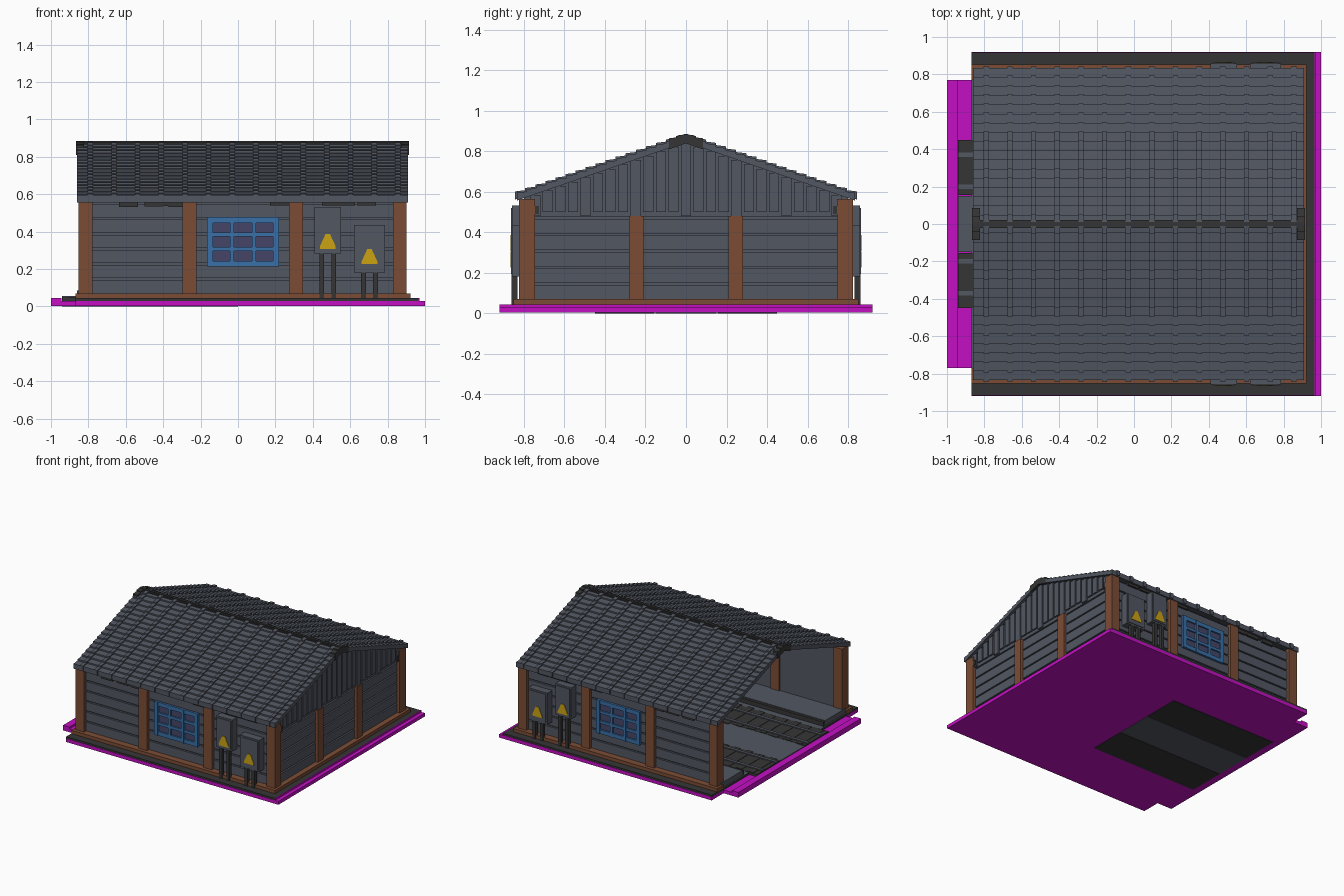
import bpy, bmesh, random
from mathutils import Vector

random.seed(4)
cube = bpy.data.objects.get("Cube")
if cube:
    bpy.data.objects.remove(cube)


def material(name, *rgb):
    m = bpy.data.materials.new(name)
    m.use_nodes = True
    m.diffuse_color = (*rgb, 1)
    m.node_tree.nodes["Principled BSDF"].inputs["Base Color"].default_value = (*rgb, 1)
    return m


slate = material("slate_grey", .085, .096, .122)
brown = material("brown_timber", .2, .073, .036)
magenta = material("magenta", .55, .005, .55)
dark = material("charcoal", .036, .036, .036)
blue = material("blue_paint", .04, .16, .38)
glass = material("dusky_glass", .06, .06, .14)
yellow = material("warning_yellow", .6, .37, .006)


def finish(name, bm, mat):
    bmesh.ops.recalc_face_normals(bm, faces=bm.faces)
    mesh = bpy.data.meshes.new(name)
    bm.to_mesh(mesh)
    bm.free()
    mesh.materials.append(mat)
    ob = bpy.data.objects.new(name, mesh)
    bpy.context.collection.objects.link(ob)
    return ob


def boxes(name, mat, *ranges):
    """One object from boxes given as (x range, y range, z range)."""
    bm = bmesh.new()
    for r in ranges:
        low, high = (Vector([f(axis) for axis in r]) for f in (min, max))
        for v in bmesh.ops.create_cube(bm, size=1)["verts"]:
            v.co = [h if c > 0 else l for c, l, h in zip(v.co, low, high)]
    return finish(name, bm, mat)


def prisms(name, mat, points, spans, along="x"):
    """Extrude an outline (yz along x, or xz along y) over each span."""
    bm = bmesh.new()
    for a, b in spans:
        place = (lambda p, t: (t, *p)) if along == "x" else (lambda p, t: (p[0], t, p[1]))
        face = bm.faces.new([bm.verts.new(place(p, a)) for p in points])
        moved = bmesh.ops.extrude_face_region(bm, geom=[face])["geom"]
        shift = Vector((b - a, 0, 0)) if along == "x" else Vector((0, b - a, 0))
        bmesh.ops.translate(bm, vec=shift, verts=[g for g in moved if isinstance(g, bmesh.types.BMVert)])
    return finish(name, bm, mat)


def around(c, half):
    return (c - half, c + half)


def both(part):
    """A box and its mirror across the ridge plane."""
    x, y, z = part
    return [part, (x, (-y[1], -y[0]), z)]


# Ground plate and entrance lip
GROUND = .044
boxes("ground_plate", magenta, ((-.87, 1), (-.92, .92), (.003, .03)),
      ((.965, .97), (-.92, .92), (.03, GROUND)))
boxes("entrance_lip", magenta, ((-1, -.86), (-.77, .77), (.003, .029)),
      ((-1, -.945), (-.77, .77), (.02, GROUND)))
boxes("foundation", dark, ((-.87, .967), (-.917, .917), (.028, GROUND)))

# Interior floor, side platforms, track beds and rails
boxes("floor", slate, ((-.87, .87), (-.77, .77), (.04, .046)),
      ((-.94, 0), (-.15, .15), (0, .046)))
boxes("side_platforms", slate, *both(((-.86, .86), (.52, .78), (.045, .085))))
boxes("platform_edges", dark, *both(((-.86, .86), (.5, .52), (.045, .08))))
boxes("track_beds", dark, *both(((-.94, 0), (.155, .45), (0, .048))))
sleepers = []
for k in range(9):
    x = -.88 + k * .105
    reach = random.uniform(.14, .165)
    sleepers += both((around(x, .025), around(.3, reach), (.045, .051)))
boxes("sleepers", dark, *sleepers)
boxes("rails", slate, *both(((-.94, 0), around(.2, .012), (.045, .056))),
      *both(((-.94, 0), around(.37, .012), (.045, .056))))

# Timber sill and posts
SILL = .07
boxes("sill", brown, *both(((-.87, .922), (.77, .852), (GROUND, SILL))),
      ((.85, .922), (-.8, .8), (GROUND, SILL)))
posts = []
for x in (-.815, -.26, .31, .865):
    posts += both((around(x, .037), (.745, .825), (SILL, .565)))
boxes("wall_posts", brown, *posts)
boxes("gable_posts", brown, *both(((.85, .9), around(.245, .036), (SILL, .48))))

# Horizontal siding: a core wall with separate boards on it
boxes("wall_cores", slate, *both(((-.84, .87), (.755, .785), (SILL, .56))),
      ((.835, .865), (-.77, .77), (SILL, .52)))
siding = []
pitch = .081
for k in range(6):
    span = (SILL + k * pitch, SILL + (k + 1) * pitch - .011)
    siding += both(((-.83, .86), (.78, .8), span))
    siding.append(((.86, .88), (-.77, .77), span))
boxes("siding_boards", slate, *siding)

# Roof outline
EAVE, RIDGE, SLOPE, COURSES = .835, .872, .345, 17


def roof_z(y):
    return RIDGE - SLOPE * abs(y)


def roof_outline(lift, thickness, reach=EAVE, courses=COURSES):
    """Stepped tile courses on top, plain slopes underneath."""
    step = reach / courses
    half = []
    for k in range(courses):
        inner, outer = k * step, (k + 1) * step
        top = roof_z(inner) + lift
        half += [(inner, top), (outer, top - step * SLOPE * .35)]
    under = [(reach, roof_z(reach) - thickness), (0, RIDGE - thickness),
             (-reach, roof_z(reach) - thickness)]
    return half + under + [(-y, z) for y, z in reversed(half[1:])]


START, END = -.862, .91
prisms("roof_tiles", slate, roof_outline(0, .028), [(START, END)])
strips = [around(-.79 + k * .1265, .014) for k in range(14)]
prisms("roof_cover_strips", slate, roof_outline(.009, .02, EAVE + .008), strips)
prisms("ridge_end_caps", dark, roof_outline(.011, .034, .085, 2),
       [(START - .003, START + .038), (END - .038, END + .003)])
boxes("ridge_cap", dark, ((START, END), (-.022, .022), (RIDGE - .02, RIDGE + .006)),
      ((START, END), (-.01, .01), (RIDGE, RIDGE + .013)))

# Dark supports under the eaves
supports = []
for k in range(8):
    x = random.uniform(-.75, .8)
    supports += both((around(x, .05), (.78, .815), (.53 + random.random() * .012, .56)))
boxes("eave_supports", dark, *supports)
boxes("corner_brackets", dark, *both(((.87, .9), (.725, .75), (.49, .53))))

# Vertical gable boards with uneven lower ends
prisms("gable_core", slate,
       [(-.8, .5), (.8, .5), (.8, roof_z(.8) - .02), (0, RIDGE - .02), (-.8, roof_z(.8) - .02)],
       [(.84, .875)])
gable = []
width = .062
for k in range(-12, 13):
    y = k * width
    low = .48 if k % 4 == 0 else .5
    gable.append(((.87, .893), around(y, width / 2 - .006), (low, roof_z(abs(y) + width / 2) - .02)))
boxes("gable_boards", slate, *gable)

# Windows with three by three panes
LEFT, RIGHT, BOTTOM, TOP = -.165, .218, .212, .478
boxes("window_glass", glass, *both(((LEFT, RIGHT), (.79, .806), (BOTTOM, TOP))))
bars = []
for k in range(4):
    half = .016 if k in (0, 3) else .011
    x = LEFT + .016 + k * (RIGHT - LEFT - .032) / 3
    z = BOTTOM + .016 + k * (TOP - BOTTOM - .032) / 3
    bars += both((around(x, half), (.79, .82), (BOTTOM, TOP)))
    bars += both(((LEFT, RIGHT), (.79, .817), around(z, half)))
boxes("window_frames", blue, *bars)


# Electrical cabinets on legs with warning signs
def cabinet(name, x, half, low, high, sign):
    boxes(name, slate, *both((around(x, half), (.795, .858), (low, high))),
          *both((around(x, half - .012), (.85, .863), (low + .012, high - .012))))
    legs = []
    for side in (-1, 1):
        legs += both((around(x + side * .032, .013), (.832, .86), (GROUND, low)))
    boxes(name + "_legs", dark, *legs)
    outline = [(x - .042, sign), (x + .042, sign), (x + .042, sign + .015),
               (x + .012, sign + .08), (x - .012, sign + .08), (x - .042, sign + .015)]
    prisms(name + "_signs", yellow, outline, [(.86, .867), (-.867, -.86)], along="y")


cabinet("tall_cabinet", .48, .07, .283, .532, .307)
cabinet("low_cabinet", .703, .084, .182, .434, .226)
